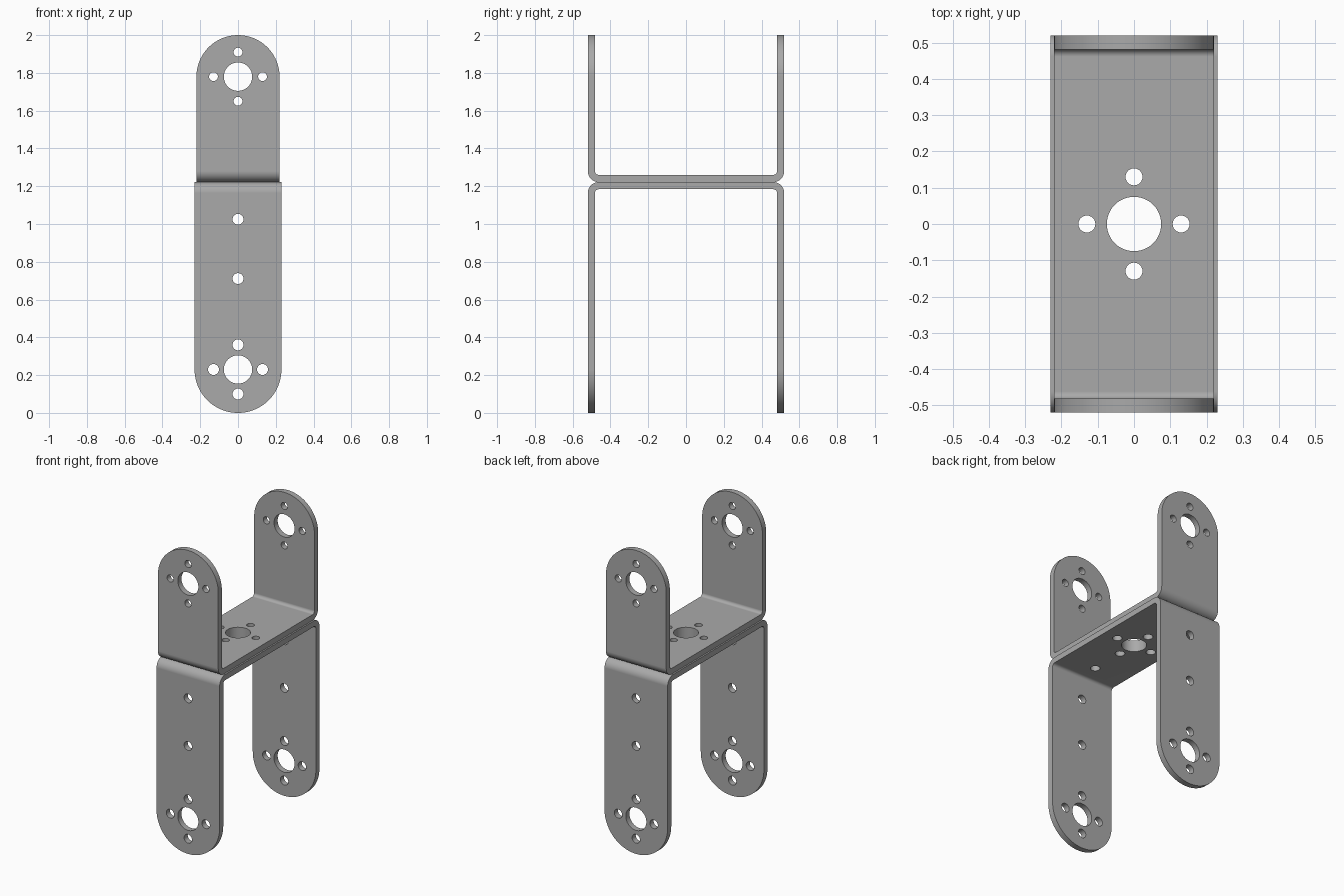
import bpy, bmesh
from math import sin, cos, pi, radians
from mathutils import Matrix

default = bpy.data.objects.get("Cube")
if default:
    bpy.data.objects.remove(default, do_unlink=True)

HALF_DEPTH = 0.52    # outer face of the legs
SHEET = 0.038        # sheet thickness
BEND = 0.058         # outer bend radius
SEAM = 1.222         # height where the two brackets touch
PITCH = 0.13         # small holes around each large hole
BIG = 0.075

steel = bpy.data.materials.new("grey_steel")
steel.use_nodes = True
GREY = (0.4, 0.4, 0.4, 1)
steel.diffuse_color = GREY
steel.node_tree.nodes["Principled BSDF"].inputs["Base Color"].default_value = GREY


def prism(bm, points, offset):
    """Extrude a flat outline into a solid."""
    face = bm.faces.new([bm.verts.new(p) for p in points])
    moved = bmesh.ops.extrude_face_region(bm, geom=[face])["geom"]
    bmesh.ops.translate(bm, vec=offset, verts=[v for v in moved if isinstance(v, bmesh.types.BMVert)])
    bmesh.ops.recalc_face_normals(bm, faces=bm.faces)


def to_object(bm, name):
    mesh = bpy.data.meshes.new(name)
    bm.to_mesh(mesh)
    bm.free()
    obj = bpy.data.objects.new(name, mesh)
    bpy.context.collection.objects.link(obj)
    return obj


def cut(obj, cutter, operation):
    """Apply a boolean and discard the cutter."""
    cutter.hide_render = True
    mod = obj.modifiers.new("cut", "BOOLEAN")
    mod.object, mod.operation, mod.solver = cutter, operation, "EXACT"
    bpy.context.view_layer.objects.active = obj
    bpy.ops.object.modifier_apply(modifier=mod.name)
    bpy.data.objects.remove(cutter, do_unlink=True)


def arc(cx, cz, radius, start, end, steps):
    angles = [start + (end - start) * i / steps for i in range(steps + 1)]
    return [(cx + radius * cos(a), cz + radius * sin(a)) for a in angles]


def drill(bm, x, other, radius, along_y):
    """Cylinder through both legs (along y) or through the web (along z)."""
    if along_y:
        place = Matrix.Translation((x, 0, other)) @ Matrix.Rotation(pi / 2, 4, "X")
    else:
        place = Matrix.Translation((x, other, SEAM))
    bmesh.ops.create_cone(bm, cap_ends=True, segments=48 if radius == BIG else 24,
                          radius1=radius, radius2=radius,
                          depth=1.4 if along_y else 0.2, matrix=place)


def hole_pattern(bm, centre, small, along_y):
    drill(bm, 0, centre, BIG, along_y)
    for dx, d in ((PITCH, 0), (-PITCH, 0), (0, PITCH), (0, -PITCH)):
        drill(bm, dx, centre + d, small, along_y)


def bracket(name, direction, length, half_width, small, leg_holes=(), web_holes=()):
    """U-shaped sheet bracket with its web on the seam and legs going up (+1) or down (-1)."""
    def height(h):
        return SEAM + direction * h

    # U section swept across the width
    centre = HALF_DEPTH - BEND
    outer = [(HALF_DEPTH, length)] + arc(centre, BEND, BEND, 0, -pi / 2, 8)
    inner = arc(centre, BEND, BEND - SHEET, -pi / 2, 0, 8) + [(HALF_DEPTH - SHEET, length)]
    mirror = lambda pts: [(-y, h) for y, h in reversed(pts)]
    section = outer + mirror(outer) + mirror(inner) + inner
    bm = bmesh.new()
    prism(bm, [(-half_width, y, height(h)) for y, h in section], (2 * half_width, 0, 0))
    obj = to_object(bm, name)

    # Round the leg ends
    pivot = length - half_width
    outline = [(half_width, -0.1)] + arc(0, pivot, half_width, 0, pi, 48) + [(-half_width, -0.1)]
    bm = bmesh.new()
    prism(bm, [(x, -0.7, height(h)) for x, h in outline], (0, 1.4, 0))
    cut(obj, to_object(bm, "end_cutter"), "INTERSECT")

    # Drill the holes
    bm = bmesh.new()
    hole_pattern(bm, height(pivot), small, True)
    hole_pattern(bm, 0, small, False)
    for z in leg_holes:
        drill(bm, 0, z, small, True)
    for y in web_holes:
        drill(bm, 0, y, small, False)
    cut(obj, to_object(bm, "hole_cutter"), "DIFFERENCE")

    # Finish: one material, smooth bends and crisp sheet edges
    obj.data.materials.clear()
    obj.data.materials.append(steel)
    bpy.ops.object.select_all(action="DESELECT")
    obj.select_set(True)
    bpy.context.view_layer.objects.active = obj
    bpy.ops.object.shade_smooth_by_angle(angle=radians(30))
    mod = obj.modifiers.new("flat_sheet_normals", "WEIGHTED_NORMAL")
    mod.keep_sharp = True
    return obj


bracket("lower_bracket", -1, SEAM, 0.23, 0.029, (1.025, 0.711), (-0.36, 0.36))
bracket("upper_bracket", 1, 2 - SEAM, 0.22, 0.0235)
